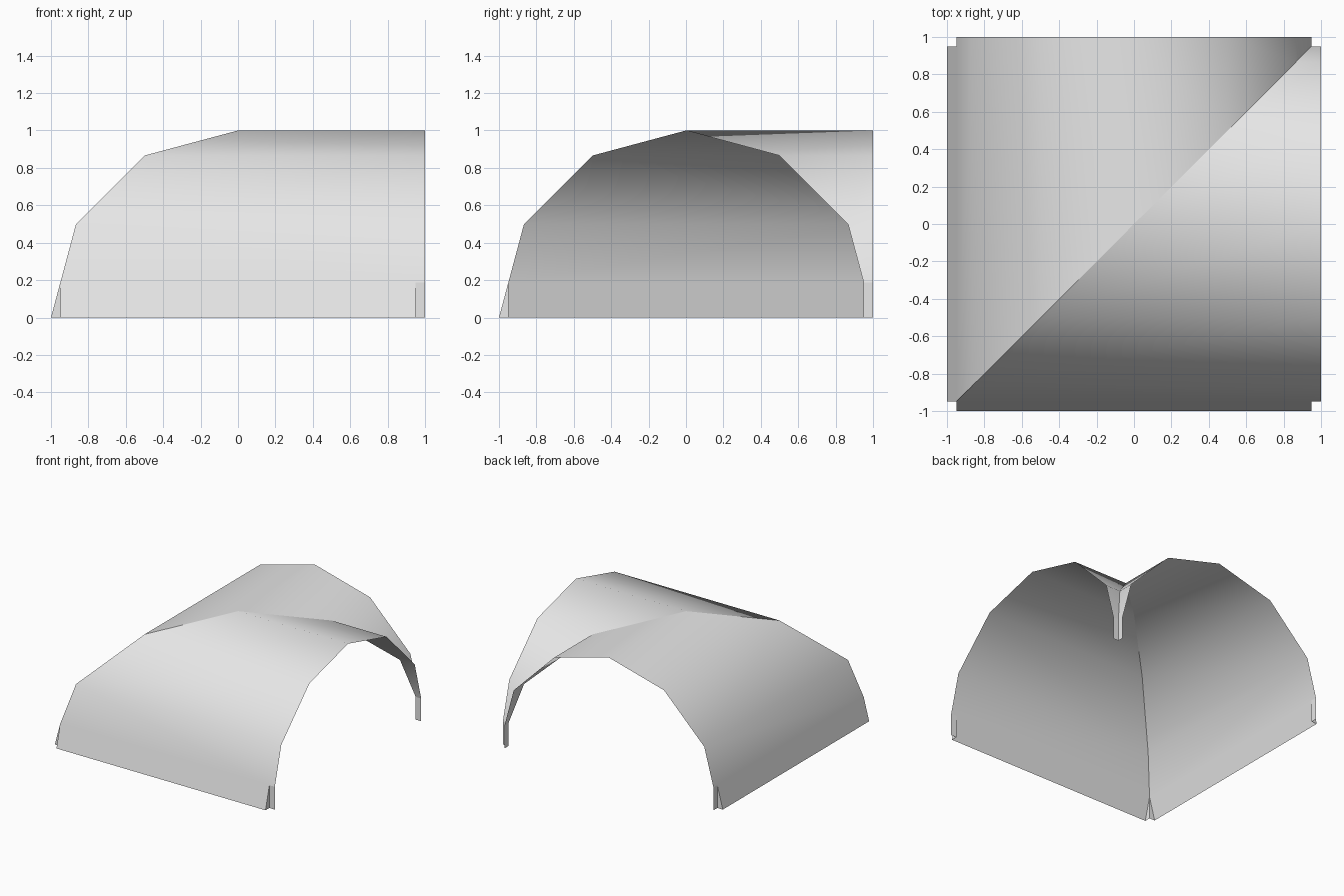
import bpy
import bmesh
from math import sin, cos, radians

cube = bpy.data.objects.get("Cube")
if cube:
    bpy.data.objects.remove(cube, do_unlink=True)

# One matte grey for the whole shell
grey = bpy.data.materials.new("light_grey")
grey.use_nodes = True
colour = (0.8, 0.8, 0.8, 1)
grey.diffuse_color = colour
grey.node_tree.nodes["Principled BSDF"].inputs["Base Color"].default_value = colour

N = 0.95                                             # inner edge of the corner notches
STEP = radians(30)
H = (1 - N) * sin(STEP) / (1 - cos(STEP))            # height where the notch meets the arch


def make_object(name, faces, swap, smooth):
    """Build an open sheet; swap mirrors it across the diagonal."""
    bm = bmesh.new()
    seen = {}
    for face in faces:
        verts = []
        for x, y, z in face:
            co = (y, x, z) if swap else (x, y, z)
            key = tuple(round(c, 4) for c in co)
            if key not in seen:
                seen[key] = bm.verts.new(co)
            verts.append(seen[key])
        bm.faces.new(reversed(verts) if swap else verts).smooth = smooth
    mesh = bpy.data.meshes.new(name)
    bm.to_mesh(mesh)
    bm.free()
    mesh.materials.append(grey)
    obj = bpy.data.objects.new(name, mesh)
    bpy.context.collection.objects.link(obj)


# Arch profile, from the outer notch over the crown to the inner notch
arch = [(-cos(i * STEP), sin(i * STEP)) for i in range(1, 6)]
arch = [(-N, H)] + arch + [(N, H)]

# Barrel vault, open at one end and mitred on the diagonal at the other
vault = [[(-N, -1, 0), (N, -1, 0), (N, -N, H), (-N, -N, H)]]
for (y0, z0), (y1, z1) in zip(arch, arch[1:]):
    face = [(y0, y0, z0), (1, y0, z0), (1, y1, z1), (y1, y1, z1)]
    if y0 == -N:
        face.insert(1, (N, -N, H))
    vault.append(face)

# Small upright walls lining the notches
walls = [
    [(N, -1, 0), (N, -N, 0), (N, -N, H)],
    [(-N, -N, H), (-N, -N, 0), (-N, -1, 0)],
    [(N, -N, 0), (1, -N, 0), (1, -N, H), (N, -N, H)],
    [(N, N, H), (1, N, H), (1, N, 0), (N, N, 0)],
]

# Two matching vaults meet along the diagonal
for side, swap in (("front", False), ("side", True)):
    make_object(side + "_vault", vault, swap, True)
    make_object(side + "_notch_walls", walls, swap, False)
